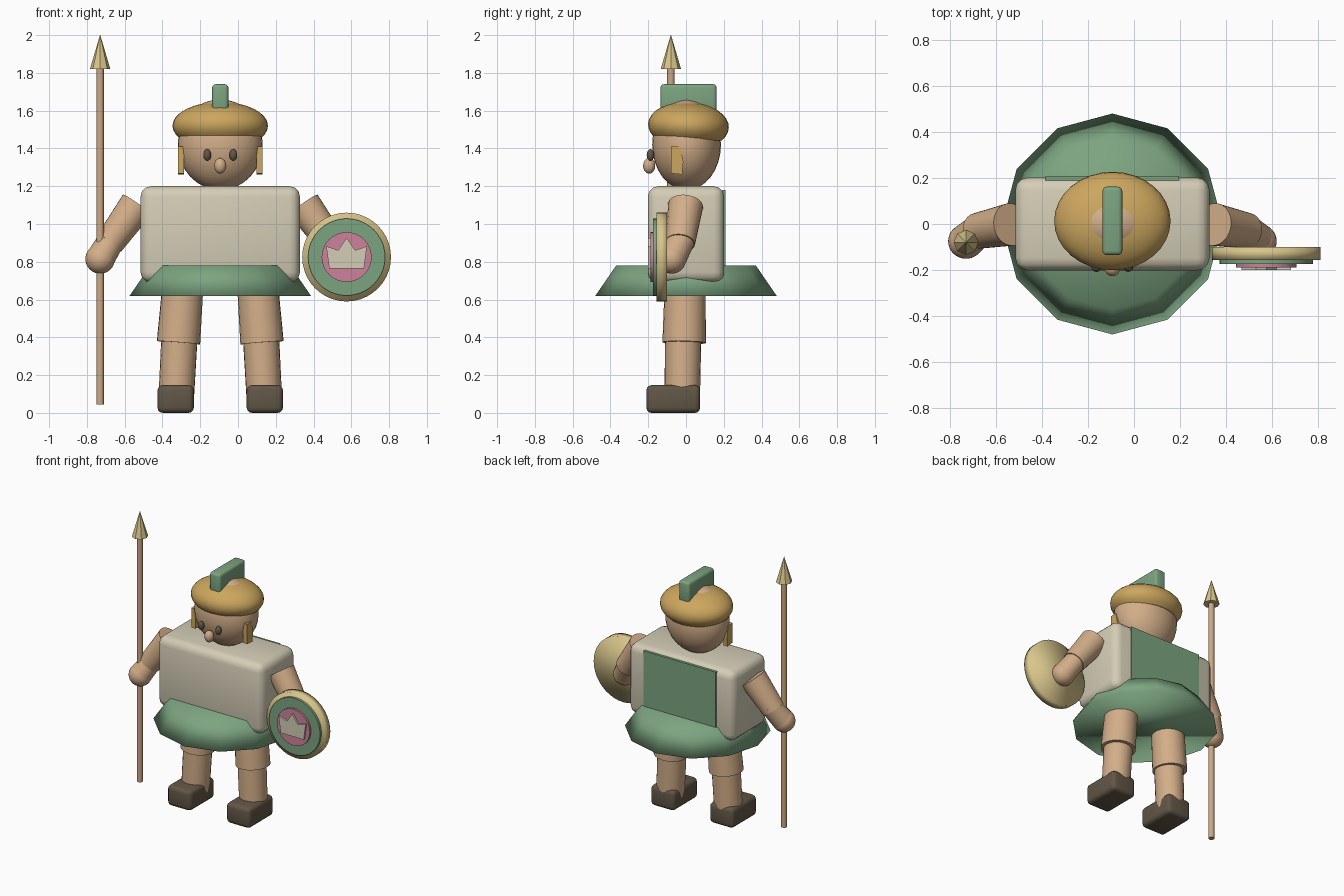
import bpy, bmesh, math
from mathutils import Vector, Matrix

if "Cube" in bpy.data.objects:
    bpy.data.objects.remove(bpy.data.objects["Cube"])

MID = -0.094  # body centre line


def material(name, rgb):
    lin = [((c / 255 + 0.055) / 1.055) ** 2.4 for c in rgb] + [1]
    m = bpy.data.materials.new(name)
    m.use_nodes = True
    m.diffuse_color = lin
    m.node_tree.nodes["Principled BSDF"].inputs["Base Color"].default_value = lin
    return m


SKIN = material("skin", (211, 174, 137))
GOLD = material("gold", (204, 166, 94))
PALE = material("pale gold", (217, 198, 140))
GREEN = material("green", (124, 164, 128))
CREAM = material("cream", (212, 205, 182))
PINK = material("pink", (204, 130, 156))
BROWN = material("dark brown", (98, 86, 70))
WOOD = material("wood", (207, 168, 132))


def finish(name, bm, mat, smooth="angle"):
    bmesh.ops.recalc_face_normals(bm, faces=bm.faces)
    me = bpy.data.meshes.new(name)
    bm.to_mesh(me)
    bm.free()
    me.materials.append(mat)
    ob = bpy.data.objects.new(name, me)
    bpy.context.collection.objects.link(ob)
    if smooth == "full":
        me.shade_smooth()
    elif smooth == "angle":
        bpy.ops.object.select_all(action="DESELECT")
        ob.select_set(True)
        bpy.context.view_layer.objects.active = ob
        bpy.ops.object.shade_smooth_by_angle(angle=math.radians(40))
    return ob


def ball(name, centre, radii, mat, cut=None, tilt=0):
    bm = bmesh.new()
    bmesh.ops.create_uvsphere(bm, u_segments=32, v_segments=16, radius=1)
    bmesh.ops.scale(bm, vec=radii, verts=bm.verts)
    if cut is not None:  # slice the lower part away and close it
        geom = bm.verts[:] + bm.edges[:] + bm.faces[:]
        res = bmesh.ops.bisect_plane(bm, geom=geom, plane_co=(0, 0, cut),
                                     plane_no=(0, 0, 1), clear_inner=True)
        rim = [e for e in res["geom_cut"] if isinstance(e, bmesh.types.BMEdge)]
        bmesh.ops.contextual_create(bm, geom=rim)
    bm.transform(Matrix.Translation(centre) @ Matrix.Rotation(tilt, 4, "X"))
    return finish(name, bm, mat)


def rod(name, a, b, r1, r2, mat, sides=24, smooth="angle"):
    a, b = Vector(a), Vector(b)
    axis = b - a
    bm = bmesh.new()
    turn = axis.to_track_quat("Z", "Y").to_matrix().to_4x4()
    bmesh.ops.create_cone(bm, cap_ends=True, segments=sides, radius1=r1, radius2=r2,
                          depth=axis.length,
                          matrix=Matrix.Translation((a + b) / 2) @ turn)
    return finish(name, bm, mat, smooth)


def box(name, lo, hi, mat, bevel=0):
    lo, hi = Vector(lo), Vector(hi)
    bm = bmesh.new()
    bmesh.ops.create_cube(bm, size=1)
    bmesh.ops.scale(bm, vec=hi - lo, verts=bm.verts)
    bmesh.ops.translate(bm, vec=(lo + hi) / 2, verts=bm.verts)
    if bevel:
        bmesh.ops.bevel(bm, geom=bm.edges[:], offset=bevel, segments=3,
                        profile=0.5, affect="EDGES")
    return finish(name, bm, mat)


def plate(name, points, push, mat):
    bm = bmesh.new()
    face = bm.faces.new([bm.verts.new(p) for p in points])
    out = bmesh.ops.extrude_face_region(bm, geom=[face])
    verts = [v for v in out["geom"] if isinstance(v, bmesh.types.BMVert)]
    bmesh.ops.translate(bm, vec=push, verts=verts)
    return finish(name, bm, mat, "flat")


# Torso, back panel and flared skirt
box("torso", (MID - 0.422, -0.202, 0.69), (MID + 0.422, 0.202, 1.2), CREAM, 0.055)
box("back_panel", (MID - 0.29, 0.19, 0.74), (MID + 0.29, 0.208, 1.18), GREEN)
rod("skirt", (MID, 0, 0.62), (MID, 0, 0.78), 0.48, 0.37, GREEN, 12, "full")

# Head and helmet
ball("head", (MID, 0.003, 1.42), (0.225, 0.182, 0.24), SKIN)
ball("nose", (MID, -0.195, 1.308), (0.032, 0.032, 0.041), SKIN)
ball("helmet", (MID, 0.013, 1.52), (0.253, 0.214, 0.126), GOLD, -0.07, math.radians(-3))
box("helmet_crest", (MID - 0.043, -0.135, 1.58), (MID + 0.043, 0.162, 1.74), GREEN, 0.018)

flap = [(-0.08, 1.41), (-0.03, 1.41), (-0.014, 1.33), (-0.02, 1.262), (-0.08, 1.268)]
for side, s in (("right", -1), ("left", 1)):
    def at(x, y, z):
        return (MID + s * x, y, z)

    # Face details
    ball(side + "_eye", at(0.069, -0.188, 1.365), (0.021, 0.02, 0.031), BROWN)
    plate(side + "_cheek_flap", [at(0.192, y, z) for y, z in flap], (s * 0.032, 0, 0), GOLD)

    # Arm, bent slightly forward
    shoulder, elbow = at(0.441, -0.002, 1.1), at(0.587, -0.03, 0.9)
    hand = at(0.636, -0.075, 0.815)
    rod(side + "_upper_arm", shoulder, elbow, 0.093, 0.078, SKIN)
    rod(side + "_forearm", at(0.562, -0.012, 0.94), hand, 0.07, 0.076, SKIN)
    ball(side + "_hand", hand, (0.078, 0.076, 0.078), SKIN)

    # Leg and shoe
    rod(side + "_thigh", at(0.196, -0.004, 0.7), at(0.221, -0.01, 0.372), 0.108, 0.115, SKIN)
    rod(side + "_shin", at(0.216, -0.015, 0.4), at(0.233, -0.02, 0.08), 0.096, 0.094, SKIN)
    box(side + "_shoe", at(0.236 - s * 0.096, -0.21, 0), at(0.236 + s * 0.096, 0.075, 0.147),
        BROWN, 0.028)

# Spear
SX, SY = -0.73, -0.08
rod("spear_shaft", (SX, SY, 0.045), (SX, SY, 1.83), 0.02, 0.02, WOOD, 12)
rod("spear_tip", (SX, SY, 1.82), (SX, SY, 2), 0.054, 0.001, PALE, 8)

# Layered round shield with a crown emblem
CX, CZ = 0.575, 0.825
layers = (("shield_rim", 0.235, -0.1, -0.157, PALE, "full"),
          ("shield_field", 0.204, -0.15, -0.174, GREEN, "angle"),
          ("shield_boss", 0.132, -0.165, -0.188, PINK, "angle"))
for name, r, back, front, mat, shade in layers:
    rod(name, (CX, back, CZ), (CX, front, CZ), r, r, mat, 40, shade)
half = [(0.092, -0.06), (0.108, 0.058), (0.045, 0.036)]
crown = half + [(0, 0.102)] + [(-x, z) for x, z in reversed(half)]
plate("shield_crown", [(CX + x, -0.18, CZ + z) for x, z in crown], (0, -0.021, 0), CREAM)
